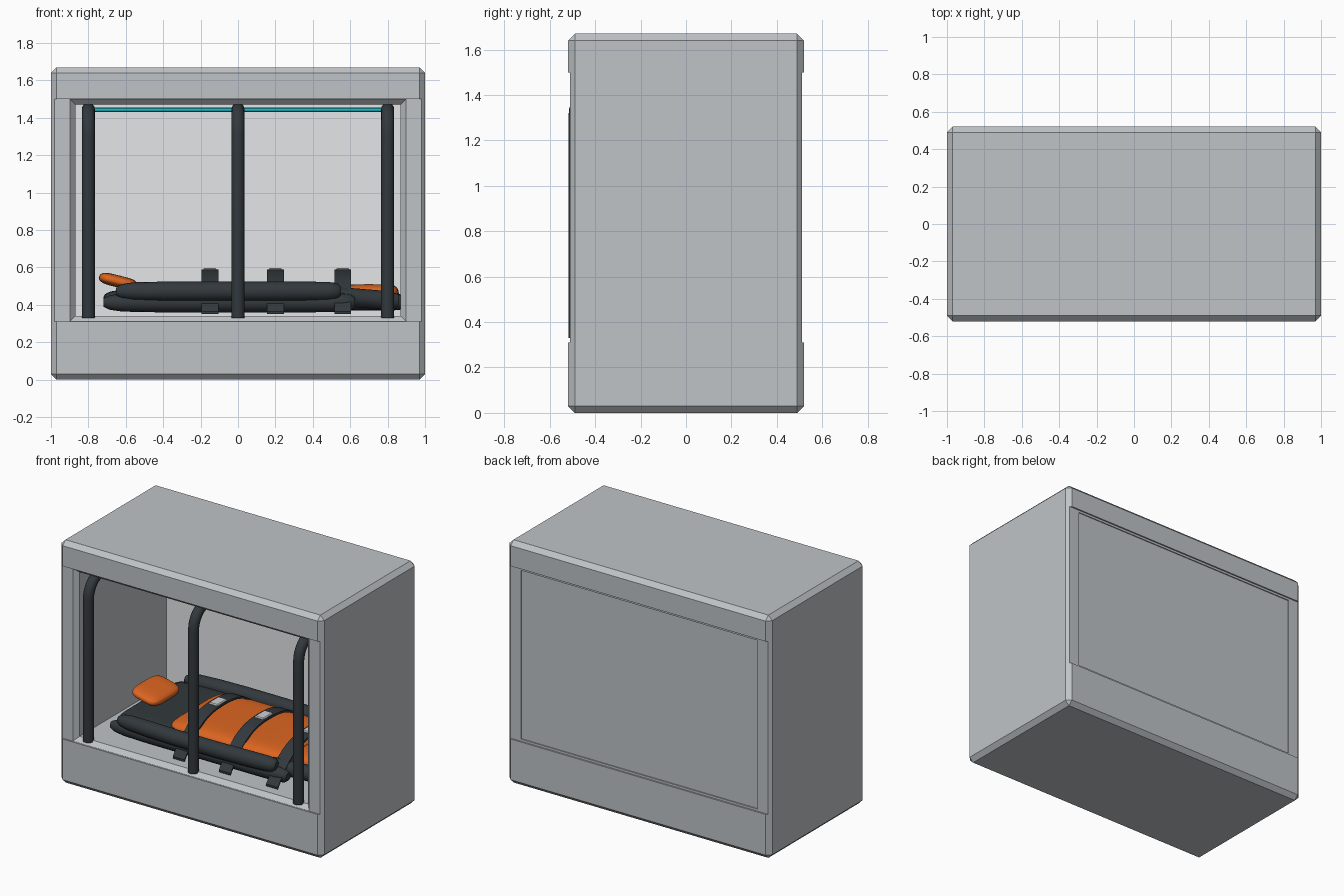
import bpy, bmesh, math
from mathutils import Vector

if "Cube" in bpy.data.objects:
    bpy.data.objects.remove(bpy.data.objects["Cube"])


def mat(name, rgb):
    m = bpy.data.materials.new(name)
    m.diffuse_color = (*rgb, 1)
    m.use_nodes = True
    m.node_tree.nodes["Principled BSDF"].inputs["Base Color"].default_value = m.diffuse_color
    return m


GREY = mat("shell grey", (0.52, 0.55, 0.57))
WHITE = mat("wall white", (0.93, 0.94, 0.95))
DARK = mat("charcoal", (0.032, 0.04, 0.046))
ORANGE = mat("orange", (0.72, 0.13, 0.015))
CYAN = mat("light cyan", (0.01, 0.55, 0.65))
CLIP = mat("buckle grey", (0.6, 0.63, 0.66))


def finish(name, bm, m, smooth=None):
    bmesh.ops.recalc_face_normals(bm, faces=bm.faces)
    me = bpy.data.meshes.new(name)
    bm.to_mesh(me)
    bm.free()
    ob = bpy.data.objects.new(name, me)
    bpy.context.collection.objects.link(ob)
    me.materials.append(m)
    if smooth:
        bpy.ops.object.select_all(action='DESELECT')
        ob.select_set(True)
        bpy.context.view_layer.objects.active = ob
        bpy.ops.object.shade_smooth_by_angle(angle=math.radians(smooth))
    return ob


def box(name, lo, hi, m, bevel=0, flare=None):
    """Box between two corners; flare widens the -y end in x and z."""
    bm = bmesh.new()
    bmesh.ops.create_cube(bm, size=1)
    lo, hi = Vector(lo), Vector(hi)
    c, s = (lo + hi) / 2, hi - lo
    for v in bm.verts:
        grow = flare if flare and v.co.y < 0 else 0
        v.co = Vector([c[i] + v.co[i] * (s[i] + (2 * grow if i != 1 else 0)) for i in range(3)])
    if bevel:
        bmesh.ops.bevel(bm, geom=bm.edges[:], offset=bevel, segments=1, affect='EDGES')
    return finish(name, bm, m)


def puff(name, centre, half, m, ex=0.3, ey=0.3, ez=0.8, tilt=0):
    """Padded cushion: a superellipsoid with a rounded-box plan."""
    bm = bmesh.new()
    bmesh.ops.create_uvsphere(bm, u_segments=40, v_segments=20, radius=1)
    ct, st = math.cos(tilt), math.sin(tilt)
    for v in bm.verts:
        p = [math.copysign(abs(a) ** e, a) * h for a, e, h in zip(v.co, (ex, ey, ez), half)]
        v.co = Vector((p[0] * ct + p[2] * st, p[1], p[2] * ct - p[0] * st)) + Vector(centre)
    return finish(name, bm, m, 50)


def tube(name, pts, r, m, sides=16, ends=()):
    """Round tube along a path, with optional end scale factors."""
    bm = bmesh.new()
    rings = []
    for i, p in enumerate(pts):
        p = Vector(p)
        t = (Vector(pts[min(i + 1, len(pts) - 1)]) - Vector(pts[max(i - 1, 0)])).normalized()
        side = Vector((1, 0, 0)) if abs(t.x) < 0.8 else Vector((0, 1, 0))
        a = (side - t * side.dot(t)).normalized()
        b = t.cross(a)
        k = ends[i] if ends else 1
        rings.append([bm.verts.new(p + r * k * (a * math.cos(w) + b * math.sin(w)))
                      for w in [2 * math.pi * j / sides for j in range(sides)]])
    for q, s in zip(rings, rings[1:]):
        for j in range(sides):
            bm.faces.new((q[j], q[(j + 1) % sides], s[(j + 1) % sides], s[j]))
    bm.faces.new(rings[0])
    bm.faces.new(rings[-1])
    return finish(name, bm, m, 40)


# Outer shell: chamfered block with recessed middle band and a flared opening
shell = box("shell", (-1, -0.52, 0), (1, 0.52, 1.67), GREY, 0.03)
cutters = [
    box("cut_front_band", (-1.2, -0.7, 0.31), (1.2, -0.51, 1.5), GREY),
    box("cut_back_band", (-1.2, 0.51, 0.31), (1.2, 0.7, 1.5), GREY),
    box("cut_mouth", (-0.87, -0.515, 0.34), (0.87, -0.48, 1.47), GREY, flare=0.034),
    box("cut_cavity", (-0.87, -0.6, 0.34), (0.87, 0.47, 1.47), GREY),
    box("cut_back_panel", (-0.9, 0.503, 0.325), (0.9, 0.6, 1.485), GREY),
]
for c in cutters:
    mod = shell.modifiers.new(c.name, 'BOOLEAN')
    mod.operation, mod.solver, mod.object = 'DIFFERENCE', 'EXACT', c
bpy.context.view_layer.update()
cut = bpy.data.meshes.new_from_object(shell.evaluated_get(bpy.context.evaluated_depsgraph_get()))
shell.modifiers.clear()
shell.data = cut
for c in cutters:
    bpy.data.objects.remove(c)

# Inner back wall and ceiling light
box("inner_back_wall", (-0.869, 0.463, 0.341), (0.869, 0.469, 1.469), WHITE)
box("ceiling_light", (-0.78, -0.02, 1.43), (0.78, 0.02, 1.455), CYAN, 0.005)

# Guard bars that bend back under the ceiling
for x, label in ((-0.8, "left"), (0, "middle"), (0.8, "right")):
    R = 0.14
    path = [(x, -0.483, 0.33), (x, -0.483, 0.9)]
    for i in range(9):
        w = math.radians(90 * i / 8)
        path.append((x, -0.483 + R * (1 - math.cos(w)), 1.305 + R * math.sin(w)))
    path.append((x, -0.27, 1.445))
    tube("guard_bar_" + label, path, 0.035, DARK)

# Stretcher base, in a body part and a leg part
puff("stretcher_base", (-0.09, 0, 0.425), (0.63, 0.36, 0.06), DARK, 0.25, 0.25, 0.6)
puff("leg_base", (0.70, 0, 0.415), (0.2, 0.27, 0.045), DARK, 0.25, 0.25, 0.6)

# Orange padding
puff("mattress", (0.1, 0, 0.455), (0.45, 0.31, 0.07), ORANGE, 0.25, 0.3, 0.7)
puff("leg_pad", (0.70, 0, 0.45), (0.16, 0.23, 0.06), ORANGE, 0.3, 0.35, 0.7)
puff("pillow", (-0.64, 0.02, 0.525), (0.105, 0.155, 0.032), ORANGE, 0.5, 0.5, 0.8,
     tilt=math.radians(14))

# Side bolsters, long ones by the body and short ones by the legs
taper = [0.45, 0.75, 0.93, 1, 1, 1, 1, 0.97, 0.85, 0.5]
xs = [-0.65, -0.62, -0.56, -0.4, -0.2, 0.1, 0.35, 0.48, 0.53, 0.55]
for s, label in ((-1, "front"), (1, "back")):
    tube("bolster_" + label,
         [(x, s * (0.385 - 0.06 * (x + 0.05) ** 2), 0.472) for x in xs], 0.052, DARK, 16, taper)
    tube("lower_rail_" + label,
         [(1.12 * x + 0.01, s * 0.345, 0.412) for x in xs], 0.052, DARK, 16, taper)
    tube("leg_bolster_" + label,
         [(0.42 + 0.048 * i, s * (0.33 - 0.01 * i), 0.455 - 0.004 * i) for i in range(10)],
         0.05, DARK, 16, [0.5, 0.8] + [1] * 7 + [0.8])

# Straps arched over the padding, each with a buckle
for n, x in enumerate((-0.15, 0.2, 0.56)):
    bm = bmesh.new()
    prev = None
    for i in range(25):
        t = -1 + i / 12
        y, z = 0.43 * t, 0.35 + 0.225 * (1 - abs(t) ** 2.6)
        row = [bm.verts.new((x + d, y, z + h)) for d, h in
               ((-0.045, 0), (0.045, 0), (0.045, 0.014), (-0.045, 0.014))]
        if prev:
            for j in range(4):
                k = (j + 1) % 4
                bm.faces.new((prev[j], prev[k], row[k], row[j]))
        if i in (0, 24):
            bm.faces.new(row)
        prev = row
    finish("strap_%d" % (n + 1), bm, DARK, 30)
    box("buckle_%d" % (n + 1), (x - 0.035, -0.06, 0.575), (x + 0.035, 0.05, 0.597), CLIP, 0.006)
